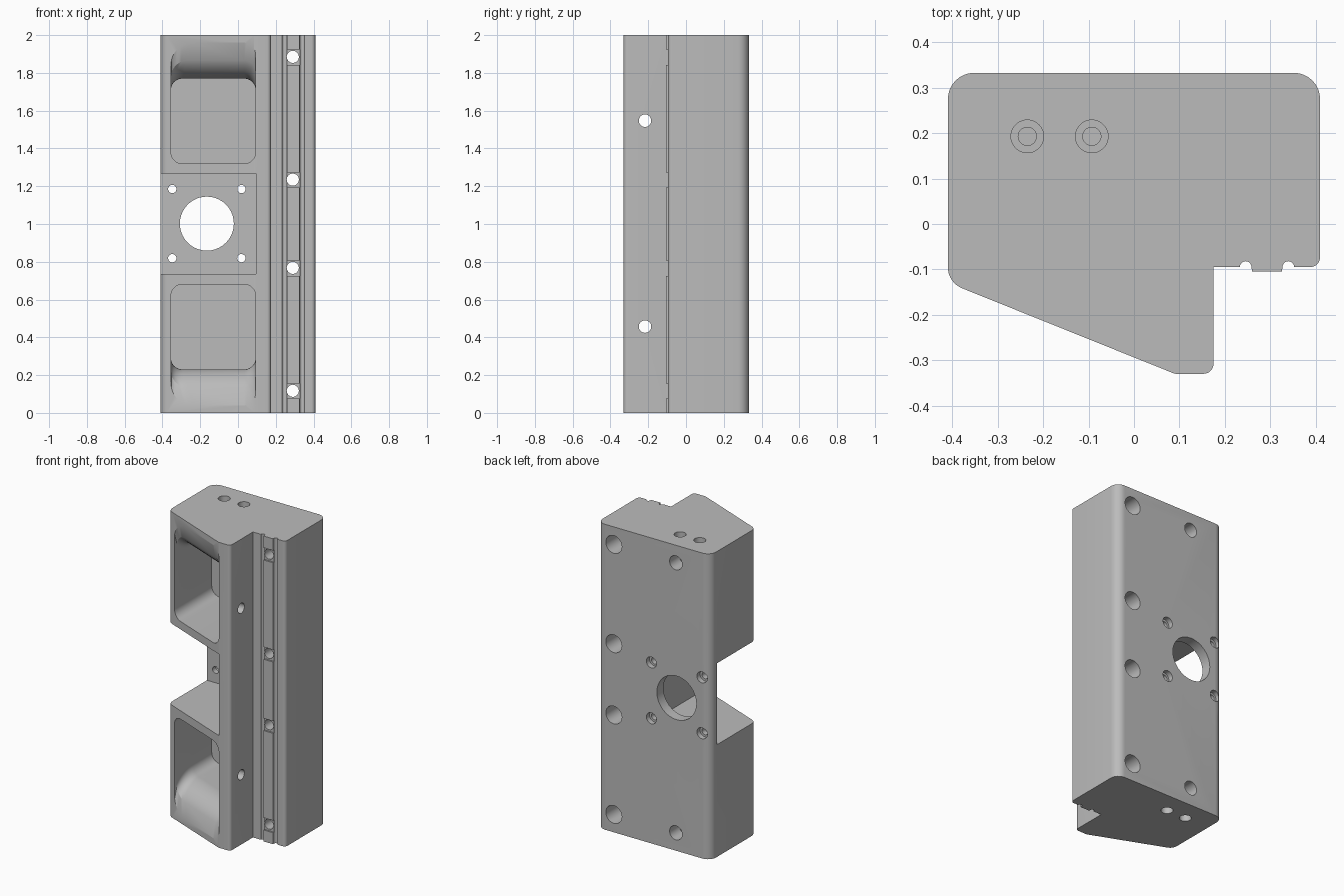
import bpy, bmesh, math
from mathutils import Vector, Matrix

cube = bpy.data.objects.get("Cube")
if cube:
    bpy.data.objects.remove(cube, do_unlink=True)

grey = bpy.data.materials.new("machined_grey")
grey.use_nodes = True
grey.diffuse_color = (0.5, 0.5, 0.5, 1)
grey.node_tree.nodes["Principled BSDF"].inputs["Base Color"].default_value = (0.5, 0.5, 0.5, 1)


def rounded(corners, steps=8):
    """Outline from (u, v, radius) corners, with arcs where radius > 0."""
    out = []
    n = len(corners)
    for i, (u, v, r) in enumerate(corners):
        p = Vector((u, v))
        if r <= 0:
            out.append(p)
            continue
        a = (Vector(corners[i - 1][:2]) - p).normalized()
        b = (Vector(corners[(i + 1) % n][:2]) - p).normalized()
        half = a.angle(b) / 2
        centre = p + (a + b).normalized() * (r / math.sin(half))
        start = p + a * (r / math.tan(half)) - centre
        end = p + b * (r / math.tan(half)) - centre
        turn = start.angle_signed(end)
        for k in range(steps + 1):
            out.append(centre + Matrix.Rotation(-turn * k / steps, 2) @ start)
    return out


def loft(name, rings):
    """Closed solid through rings with equal point counts."""
    bm = bmesh.new()
    loops = [[bm.verts.new(p) for p in ring] for ring in rings]
    for lo, hi in zip(loops, loops[1:]):
        for i in range(len(lo)):
            bm.faces.new((lo[i - 1], lo[i], hi[i], hi[i - 1]))
    bm.faces.new(loops[0])
    bm.faces.new(loops[-1])
    bmesh.ops.recalc_face_normals(bm, faces=bm.faces)
    mesh = bpy.data.meshes.new(name)
    bm.to_mesh(mesh)
    bm.free()
    obj = bpy.data.objects.new(name, mesh)
    bpy.context.collection.objects.link(obj)
    return obj


cutters = []


def cut(obj):
    obj.hide_render = True
    cutters.append(obj)


def drill(axis, a, b, lo, hi, r):
    """Round hole along an axis; a and b are the other two coordinates."""
    def place(t, ang):
        u, v = a + r * math.cos(ang), b + r * math.sin(ang)
        return {"x": (t, u, v), "y": (u, t, v), "z": (u, v, t)}[axis]
    angles = [math.tau * k / 40 for k in range(40)]
    cut(loft("hole_cutter", [[place(t, g) for g in angles] for t in (lo, hi)]))


def box(x0, x1, y0, y1, z0, z1):
    ring = [(x0, y0), (x1, y0), (x1, y1), (x0, y1)]
    cut(loft("box_cutter", [[(x, y, z) for x, y in ring] for z in (z0, z1)]))


def groove(x, r=0.013, y=-0.095):
    return [(x + r * math.cos(math.pi * k / 8), y + r * math.sin(math.pi * k / 8), 0)
            for k in range(8, -1, -1)]


# Main body: plan outline with rail step, extruded upward
outline = rounded(
    [(-0.41, 0.333, 0.058), (-0.41, -0.129, 0.05), (0.09, -0.33, 0.02),
     (0.175, -0.33, 0.022), (0.175, -0.095, 0)]
    + groove(0.246) + [(0.26, -0.105, 0), (0.326, -0.105, 0)] + groove(0.34)
    + [(0.41, -0.095, 0.022), (0.41, 0.333, 0.058)])
body = loft("mounting_block", [[(p.x, p.y, z) for p in outline] for z in (0, 2)])


# Two flared pockets in the slanted front, mirrored about mid height
def face_y(x):
    return -0.33 - 0.402 * (x - 0.09)


def pocket(flip):
    flare = 0.19
    rings = []
    for k in range(-1, 13):
        ang = math.pi / 2 * max(k, 0) / 12
        depth = flare * math.sin(ang) if k >= 0 else -0.06
        rise = flare * (1 - math.sin(math.acos(1 - depth / flare))) if k >= 0 else flare
        top = 1.77 + rise
        shape = rounded([(-0.355, 1.32, 0.06), (0.093, 1.32, 0.06),
                         (0.093, top, 0.06), (-0.355, top, 0.06 + 0.3 * rise)])
        rings.append([(p.x, face_y(p.x) + depth, p.y) for p in shape])
    rings.append([(p.x, 0.235, p.y) for p in shape])
    if flip:
        rings = [[(x, y, 2 - z) for x, y, z in ring] for ring in rings]
    cut(loft("pocket_cutter", rings))


for flip in (False, True):
    pocket(flip)

# Motor recess, leaving a thin rear plate with bore and screw holes
box(-0.6, 0.095, -0.6, 0.265, 0.735, 1.268)
drill("y", -0.165, 1.002, 0.2, 0.5, 0.143)
for dx in (-0.183, 0.183):
    for dz in (-0.183, 0.183):
        drill("y", -0.165 + dx, 1.002 + dz, 0.2, 0.5, 0.022)
        drill("y", -0.165 + dx, 1.002 + dz, 0.3, 0.5, 0.036)

# Rail bolt holes, counterbored from behind, with gaps in the rib
for z in (0.117, 0.768, 1.235, 1.885):
    drill("y", 0.29, z, -0.3, 0.5, 0.032)
    drill("y", 0.29, z, 0.13, 0.5, 0.058)
    box(0.25, 0.336, -0.2, -0.0945, z - 0.042, z + 0.038)

# Blind rear holes, end holes and side holes
for z in (0.117, 1.885):
    drill("y", -0.16, z, 0.234, 0.5, 0.046)
for x in (-0.235, -0.093):
    for lo, hi, step_lo, step_hi in ((1.7, 2.1, 1.9, 2.1), (-0.1, 0.3, -0.1, 0.1)):
        drill("z", x, 0.193, lo, hi, 0.02)
        drill("z", x, 0.193, step_lo, step_hi, 0.036)
for z in (0.457, 1.547):
    drill("x", -0.217, z, 0.0, 0.3, 0.033)

# Carve the body and discard the cutters
for c in cutters:
    mod = body.modifiers.new("cut", "BOOLEAN")
    mod.operation = "DIFFERENCE"
    mod.solver = "EXACT"
    mod.object = c
bpy.context.view_layer.update()
carved = bpy.data.meshes.new_from_object(
    body.evaluated_get(bpy.context.evaluated_depsgraph_get()))
body.modifiers.clear()
body.data = carved
for c in cutters:
    bpy.data.objects.remove(c, do_unlink=True)

carved.materials.clear()
carved.materials.append(grey)
bpy.ops.object.select_all(action="DESELECT")
body.select_set(True)
bpy.context.view_layer.objects.active = body
bpy.ops.object.shade_smooth_by_angle(angle=math.radians(25))
